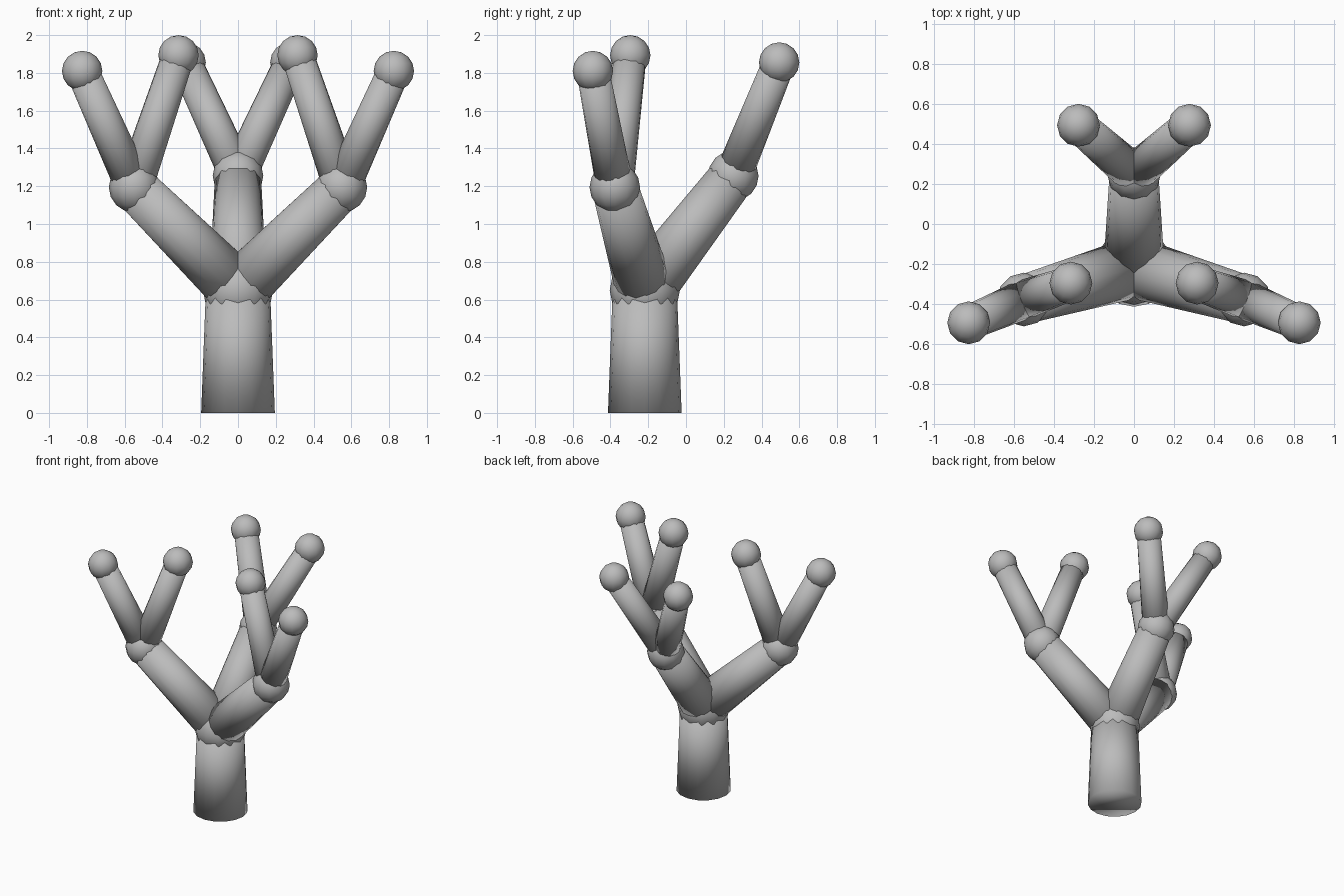
import bpy
from mathutils import Vector

if "Cube" in bpy.data.objects:
    bpy.data.objects.remove(bpy.data.objects["Cube"])

grey = bpy.data.materials.new("plain_grey")
grey.diffuse_color = (0.5, 0.5, 0.5, 1)
grey.use_nodes = True
grey.node_tree.nodes["Principled BSDF"].inputs["Base Color"].default_value = grey.diffuse_color


def finish(name):
    ob = bpy.context.object
    ob.name = name
    ob.data.materials.append(grey)
    bpy.ops.object.shade_smooth()
    return ob


def limb(name, a, b, r1, r2):
    """Tapered 16-sided limb running from a to b."""
    a, b = Vector(a), Vector(b)
    d = b - a
    bpy.ops.mesh.primitive_cone_add(vertices=16, radius1=r1, radius2=r2,
                                    depth=d.length, location=(a + b) / 2)
    ob = finish(name)
    ob.rotation_euler = d.to_track_quat('Z', 'Y').to_euler()


def knob(name, p, r):
    """Low-poly ball covering a joint or a tip."""
    bpy.ops.mesh.primitive_uv_sphere_add(segments=12, ring_count=8,
                                         radius=r, location=p)
    finish(name)


# Trunk and fork
fork = (0, -0.218, 0.65)
limb("trunk", (0, -0.218, 0), fork, 0.195, 0.17)
knob("trunk_joint", fork, 0.186)

# Each branch: name, joint position, the two twig tips
branches = [("back", (0, 0.25, 1.255), [(-0.277, 0.493, 1.855), (0.277, 0.493, 1.855)])]
for side, s in (("left", -1), ("right", 1)):
    branches.append((side, (s * 0.55, -0.377, 1.195),
                     [(s * 0.825, -0.493, 1.81), (s * 0.315, -0.295, 1.893)]))

for name, joint, tips in branches:
    limb(name + "_branch", fork, joint, 0.153, 0.122)
    knob(name + "_joint", joint, 0.134)
    for i, tip in enumerate(tips, 1):
        limb(f"{name}_twig_{i}", joint, tip, 0.099, 0.086)
        knob(f"{name}_tip_{i}", tip, 0.107)
